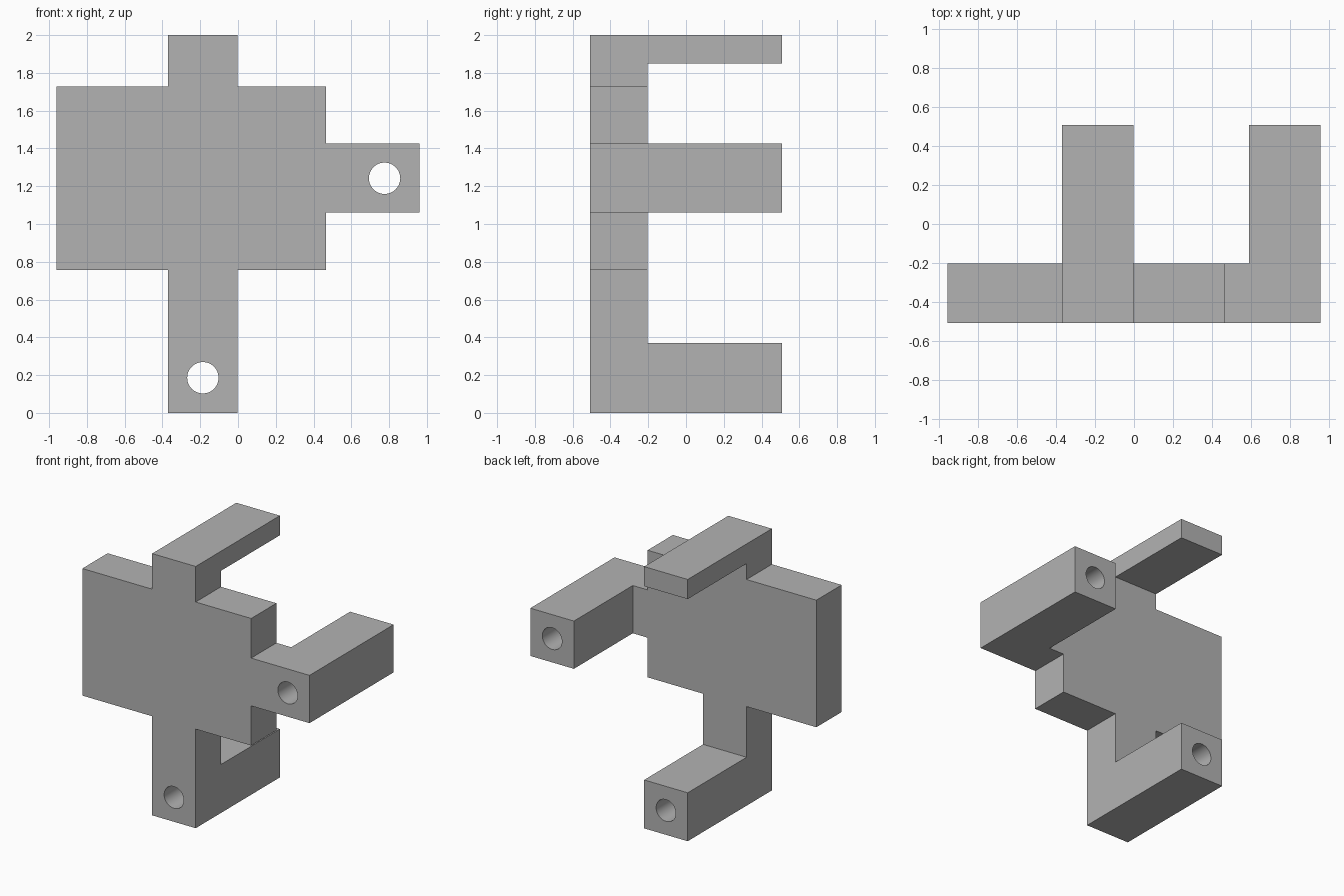
import bpy, bmesh, math
from mathutils import Matrix

cube = bpy.data.objects.get("Cube")
if cube:
    bpy.data.objects.remove(cube, do_unlink=True)

FRONT, PLATE_BACK, ARM_BACK = -0.508, -0.203, 0.508
COL_L, COL_R = -0.37, -0.002          # upright strip
TAB_LOW, TAB_HIGH = 1.06, 1.425       # side tab
HOLE_R = 0.083

grey = bpy.data.materials.new("mid grey")
grey.use_nodes = True
colour = (0.45, 0.45, 0.45, 1)
grey.diffuse_color = colour
grey.node_tree.nodes["Principled BSDF"].inputs["Base Color"].default_value = colour


def make_object(name, bm):
    bmesh.ops.recalc_face_normals(bm, faces=bm.faces)
    mesh = bpy.data.meshes.new(name)
    bm.to_mesh(mesh)
    bm.free()
    mesh.materials.append(grey)
    obj = bpy.data.objects.new(name, mesh)
    bpy.context.collection.objects.link(obj)
    return obj


def extrude_y(name, outline, y0, y1):
    """Extrude an (x, z) outline from y0 to y1."""
    bm = bmesh.new()
    face = bm.faces.new([bm.verts.new((x, y0, z)) for x, z in outline])
    moved = bmesh.ops.extrude_face_region(bm, geom=[face])["geom"]
    verts = [v for v in moved if isinstance(v, bmesh.types.BMVert)]
    bmesh.ops.translate(bm, verts=verts, vec=(0, y1 - y0, 0))
    return make_object(name, bm)


def arm(name, x0, x1, z0, z1):
    box = [(x0, z0), (x1, z0), (x1, z1), (x0, z1)]
    return extrude_y(name, box, FRONT, ARM_BACK)


def hole(name, x, z):
    bm = bmesh.new()
    turn = Matrix.Translation((x, 0, z)) @ Matrix.Rotation(math.pi / 2, 4, "X")
    bmesh.ops.create_cone(bm, cap_ends=True, segments=48, radius1=HOLE_R,
                          radius2=HOLE_R, depth=2, matrix=turn)
    obj = make_object(name, bm)
    obj.hide_render = True
    return obj


def combine(target, other, operation):
    mod = target.modifiers.new(other.name, "BOOLEAN")
    mod.operation, mod.solver, mod.object = operation, "EXACT", other
    bpy.context.view_layer.objects.active = target
    bpy.ops.object.modifier_apply(modifier=mod.name)
    bpy.data.objects.remove(other, do_unlink=True)


# Front plate with upright strip and side tab
bracket = extrude_y("bracket", [
    (COL_L, 0), (COL_R, 0), (COL_R, 0.757), (0.467, 0.757),
    (0.467, TAB_LOW), (0.96, TAB_LOW), (0.96, TAB_HIGH), (0.467, TAB_HIGH),
    (0.467, 1.728), (COL_R, 1.728), (COL_R, 2), (COL_L, 2),
    (COL_L, 1.728), (-0.96, 1.728), (-0.96, 0.757), (COL_L, 0.757),
], FRONT, PLATE_BACK)

# Three arms reaching back
for part in (arm("top_arm", COL_L, COL_R, 1.85, 2),
             arm("bottom_arm", COL_L, COL_R, 0, 0.37),
             arm("side_arm", 0.592, 0.96, TAB_LOW, TAB_HIGH)):
    combine(bracket, part, "UNION")

# Bolt holes through the bottom and side arms
for cutter in (hole("bottom_hole", -0.186, 0.186),
               hole("side_hole", 0.776, 1.242)):
    combine(bracket, cutter, "DIFFERENCE")

# Merge coplanar faces, then smooth only the hole walls
bm = bmesh.new()
bm.from_mesh(bracket.data)
bmesh.ops.remove_doubles(bm, verts=bm.verts, dist=0.0001)
bmesh.ops.dissolve_limit(bm, angle_limit=math.radians(1),
                         verts=bm.verts, edges=bm.edges)
bm.to_mesh(bracket.data)
bm.free()
bpy.ops.object.select_all(action="DESELECT")
bracket.select_set(True)
bpy.context.view_layer.objects.active = bracket
bpy.ops.object.shade_smooth_by_angle(angle=math.radians(30))
